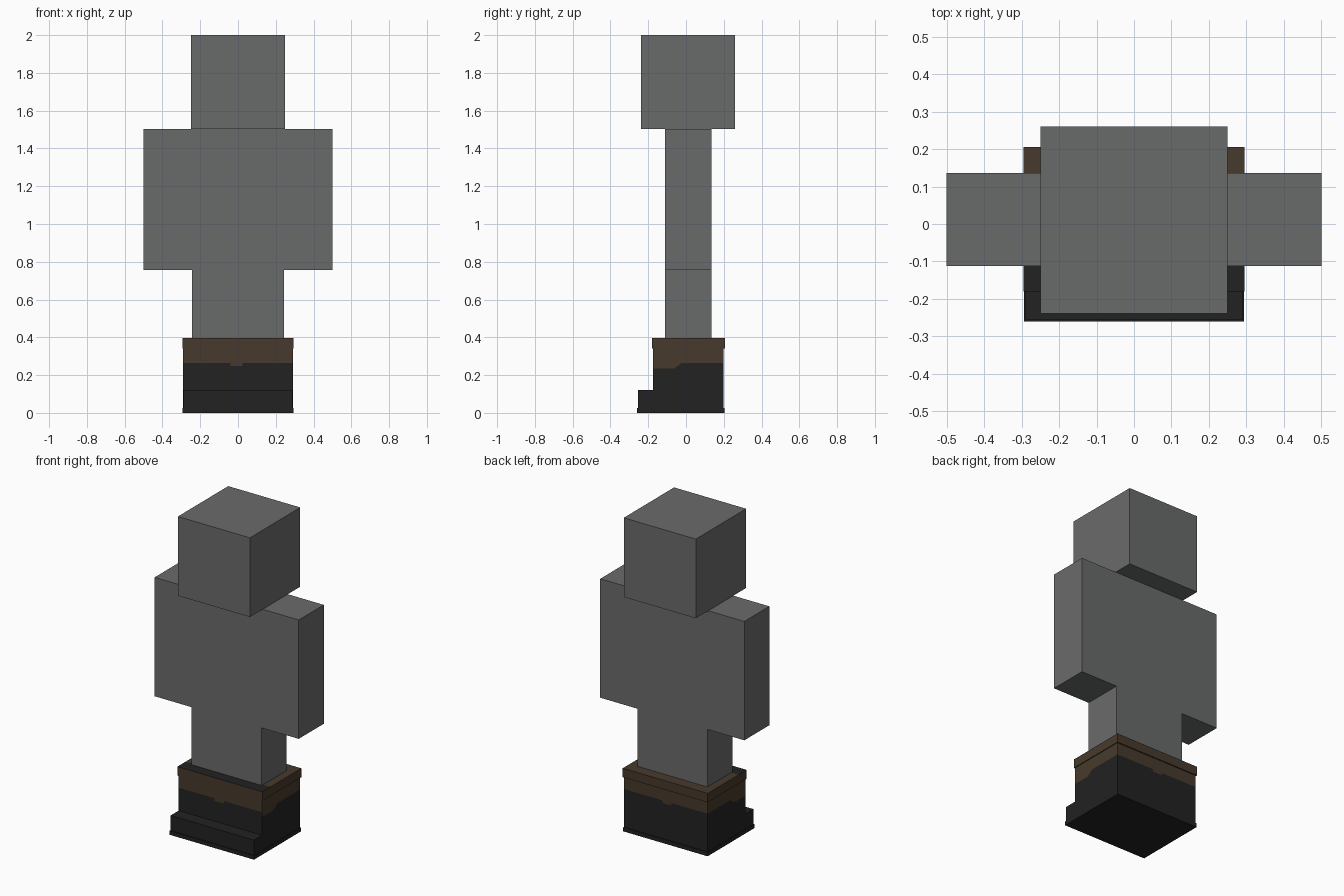
import bpy, bmesh
from mathutils import Vector

cube = bpy.data.objects.get("Cube")
if cube:
    bpy.data.objects.remove(cube, do_unlink=True)


def material(name, rgb):
    m = bpy.data.materials.new(name)
    m.use_nodes = True
    colour = (*rgb, 1)
    m.diffuse_color = colour
    m.node_tree.nodes["Principled BSDF"].inputs["Base Color"].default_value = colour
    return m


GREY = material("stone_grey", (0.141, 0.147, 0.144))
BLACK = material("boot_black", (0.016, 0.016, 0.016))
BROWN = material("cuff_brown", (0.062, 0.042, 0.025))


def box(name, x, y, z, mats, cuts=(), is_brown=None):
    """Box from (min, max) ranges, sliced by planes and coloured by a rule."""
    bm = bmesh.new()
    bmesh.ops.create_cube(bm, size=1)
    for v in bm.verts:
        v.co = [lo + (c + 0.5) * (hi - lo) for c, (lo, hi) in zip(v.co, (x, y, z))]
    for point, normal in cuts:
        bmesh.ops.bisect_plane(bm, geom=bm.verts[:] + bm.edges[:] + bm.faces[:],
                               plane_co=point, plane_no=normal)
    bm.normal_update()
    if is_brown:
        for f in bm.faces:
            f.material_index = int(is_brown(f.calc_center_median(), f.normal))
    mesh = bpy.data.meshes.new(name)
    bm.to_mesh(mesh)
    bm.free()
    for m in mats:
        mesh.materials.append(m)
    ob = bpy.data.objects.new(name, mesh)
    bpy.context.collection.objects.link(ob)
    return ob


# Body
DEPTH = (-0.112, 0.136)
box("head", (-0.25, 0.25), (-0.239, 0.26), (1.503, 2.0), [GREY])
box("torso", (-0.25, 0.25), DEPTH, (0.757, 1.503), [GREY])
for side, s in (("left", 1), ("right", -1)):
    box(side + "_arm", sorted((s * 0.25, s * 0.5)), DEPTH, (0.757, 1.503), [GREY])
    box(side + "_leg", sorted((0, s * 0.243)), DEPTH, (0.02, 0.757), [GREY])

# Boot shaft: brown top band with a ramp on the sides and a notch front and back
LINE, LOW, NOTCH = 0.264, 0.234, 0.248
ramp_point, ramp_normal = Vector((0, -0.045, 0.249)), Vector((0, -0.6, 0.8))


def shaft_brown(c, n):
    if abs(n.z) > 0.5:
        return False
    if c.z > LINE:
        return True
    if abs(n.x) > 0.5:
        return c.z > LOW and (c - ramp_point).dot(ramp_normal) > 0
    return c.z > NOTCH and -0.04 < c.x < 0.025


box("boot_shaft", (-0.29, 0.29), (-0.175, 0.199), (0, 0.36), [BLACK, BROWN],
    [((0, 0, LINE), (0, 0, 1)), ((0, 0, LOW), (0, 0, 1)), ((0, 0, NOTCH), (0, 0, 1)),
     (ramp_point, ramp_normal), ((-0.04, 0, 0), (1, 0, 0)), ((0.025, 0, 0), (1, 0, 0))],
    shaft_brown)

# Cuff: brown, with the front strip of its top black
CUFF_SPLIT = -0.1
box("boot_cuff", (-0.295, 0.295), (-0.18, 0.206), (0.34, 0.396), [BLACK, BROWN],
    [((0, CUFF_SPLIT, 0), (0, 1, 0))],
    lambda c, n: n.z < 0.5 or c.y > CUFF_SPLIT)

# Toe cap and sole
box("boot_toe", (-0.289, 0.289), (-0.255, -0.17), (0.01, 0.12), [BLACK])
box("boot_sole", (-0.293, 0.293), (-0.26, 0.204), (0, 0.025), [BLACK])
